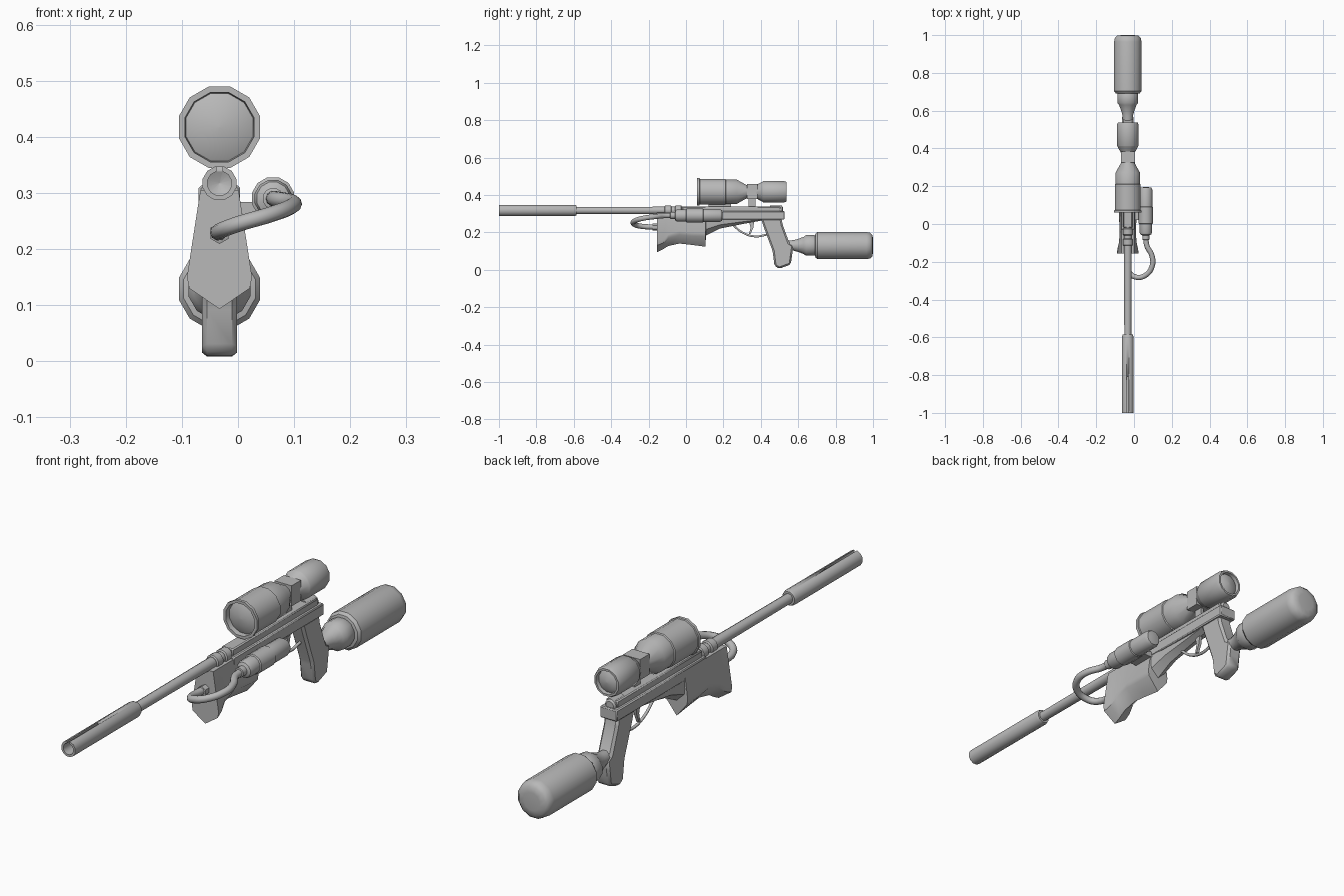
import bpy
import bmesh
from math import sin, cos, pi, radians
from mathutils import Vector

cube = bpy.data.objects.get("Cube")
if cube:
    bpy.data.objects.remove(cube, do_unlink=True)

CX = -0.033      # centre plane of the gun
BORE = 0.317     # bore height
SCOPE = 0.417    # scope axis height

grey = bpy.data.materials.new("plain_grey")
grey.use_nodes = True
COLOR = (0.48, 0.48, 0.48, 1)
grey.diffuse_color = COLOR
grey.node_tree.nodes["Principled BSDF"].inputs["Base Color"].default_value = COLOR


def finish(name, bm, bevel=0):
    bmesh.ops.remove_doubles(bm, verts=bm.verts, dist=1e-5)
    bmesh.ops.recalc_face_normals(bm, faces=bm.faces)
    if bevel:
        bmesh.ops.bevel(bm, geom=bm.edges[:], offset=bevel, segments=1, affect='EDGES')
    mesh = bpy.data.meshes.new(name)
    bm.to_mesh(mesh)
    bm.free()
    mesh.materials.append(grey)
    obj = bpy.data.objects.new(name, mesh)
    bpy.context.collection.objects.link(obj)
    bpy.ops.object.select_all(action='DESELECT')
    obj.select_set(True)
    bpy.context.view_layer.objects.active = obj
    bpy.ops.object.shade_smooth_by_angle(angle=radians(38))
    return obj


def loft(name, rings, bevel=0):
    """Skin a list of equal point rings and cap both ends."""
    bm = bmesh.new()
    rows = [[bm.verts.new(p) for p in ring] for ring in rings]
    n = len(rows[0])
    for a, b in zip(rows, rows[1:]):
        for i in range(n):
            j = (i + 1) % n
            bm.faces.new((a[i], a[j], b[j], b[i]))
    bm.faces.new(rows[0])
    bm.faces.new(rows[-1])
    return finish(name, bm, bevel)


def lathe(name, profile, z, x=CX, sides=12):
    """Turn (y, radius) pairs about an axis along y."""
    turn = [2 * pi * (i + 0.5) / sides for i in range(sides)]
    return loft(name, [[(x + r * cos(t), y, z + r * sin(t)) for t in turn]
                       for y, r in profile])


def box(name, half, y0, y1, z0, z1, x=CX, bevel=0):
    return loft(name, [[(x - half, y, z0), (x + half, y, z0),
                        (x + half, y, z1), (x - half, y, z1)] for y in (y0, y1)], bevel)


def plate(name, outline, half, bevel=0):
    """Extrude a side outline of (y, z) across the centre plane."""
    return loft(name, [[(CX + s * half, y, z) for y, z in outline] for s in (-1, 1)], bevel)


def tube(name, points, radius, sides=3):
    """Round bent tube through points."""
    curve = bpy.data.curves.new(name, 'CURVE')
    curve.dimensions = '3D'
    curve.bevel_depth = radius
    curve.bevel_resolution = sides
    curve.resolution_u = 5
    curve.use_fill_caps = True
    spline = curve.splines.new('BEZIER')
    spline.bezier_points.add(len(points) - 1)
    for bp, p in zip(spline.bezier_points, points):
        bp.co = Vector(p)
        bp.handle_left_type = bp.handle_right_type = 'AUTO'
    curve.materials.append(grey)
    obj = bpy.data.objects.new(name, curve)
    bpy.context.collection.objects.link(obj)
    return obj


# Barrel, muzzle sleeve with open bore and a slot along the top
lathe("barrel", [(-0.62, 0.019), (0.0, 0.021)], BORE)
muzzle = lathe("muzzle_sleeve", [(-0.8, 0.001), (-0.81, 0.022), (-1.0, 0.022), (-1.0, 0.031),
                                 (-0.595, 0.031), (-0.585, 0.027), (-0.585, 0.001)], BORE)
cutter = box("slot_cutter", 0.005, -1.1, -0.81, BORE, BORE + 0.1)
cutter.hide_render = True
cut = muzzle.modifiers.new("slot", 'BOOLEAN')
cut.operation = 'DIFFERENCE'
cut.object = cutter
cut.solver = 'EXACT'
bpy.context.view_layer.objects.active = muzzle
bpy.ops.object.modifier_apply(modifier="slot")
bpy.data.objects.remove(cutter, do_unlink=True)

for i, y in enumerate((-0.115, -0.06)):
    lathe(f"barrel_collar_{i}", [(y, 0.022), (y + 0.004, 0.027),
                                 (y + 0.034, 0.027), (y + 0.038, 0.022)], BORE)

# Receiver with top rail and round rear plug
box("receiver", 0.037, -0.03, 0.527, 0.268, 0.313, bevel=0.004)
box("top_rail", 0.025, -0.02, 0.505, 0.305, 0.338, bevel=0.004)
lathe("rear_plug", [(0.45, 0.023), (0.512, 0.023), (0.518, 0.016)], BORE + 0.003)

# Fore-end: y, keel height, side edge height, half width
sections = [(-0.155, 0.093, 0.13, 0.058), (-0.125, 0.108, 0.142, 0.053),
            (-0.095, 0.127, 0.168, 0.046), (-0.035, 0.14, 0.187, 0.043),
            (0.03, 0.133, 0.18, 0.046), (0.105, 0.123, 0.178, 0.048),
            (0.106, 0.183, 0.215, 0.036), (0.18, 0.22, 0.24, 0.031),
            (0.29, 0.242, 0.255, 0.029), (0.41, 0.264, 0.27, 0.028)]
loft("fore_end", [[(CX - 0.034, y, 0.305), (CX - w, y, edge + 0.02), (CX - w * 0.93, y, edge),
                   (CX, y, keel), (CX + w * 0.93, y, edge), (CX + w, y, edge + 0.02),
                   (CX + 0.034, y, 0.305)] for y, keel, edge, w in sections])

# Pistol grip
plate("grip", [(0.40, 0.275), (0.415, 0.23), (0.463, 0.10), (0.473, 0.022), (0.497, 0.005),
               (0.56, 0.028), (0.568, 0.085), (0.575, 0.13), (0.552, 0.145),
               (0.517, 0.24), (0.51, 0.275)], 0.031, bevel=0.009)

# Bottle-shaped butt stock
lathe("stock_neck", [(0.52, 0.026), (0.575, 0.029), (0.6, 0.036), (0.63, 0.048),
                     (0.642, 0.057), (0.685, 0.057), (0.7, 0.05)], 0.13)
lathe("stock_bottle", [(0.688, 0.048), (0.692, 0.066), (0.703, 0.075), (0.965, 0.075),
                       (0.985, 0.071), (0.997, 0.058), (1.0, 0.035)], 0.129)

# Trigger and guard
tube("trigger_guard", [(CX, 0.25, 0.24), (CX, 0.30, 0.2), (CX, 0.37, 0.178),
                       (CX, 0.43, 0.187)], 0.006, 1)
plate("trigger", [(0.335, 0.265), (0.365, 0.265), (0.36, 0.225), (0.345, 0.19),
                  (0.337, 0.19), (0.345, 0.225)], 0.006)

# Scope bodies with recessed domed lenses
lathe("scope_objective", [(0.066, 0.001), (0.068, 0.03), (0.078, 0.058), (0.08, 0.062),
                          (0.06, 0.064), (0.06, 0.075), (0.072, 0.075), (0.074, 0.071),
                          (0.21, 0.071), (0.213, 0.067), (0.272, 0.067), (0.325, 0.036),
                          (0.385, 0.036), (0.385, 0.001)], SCOPE)
lathe("scope_eyepiece", [(0.37, 0.001), (0.37, 0.034), (0.41, 0.056), (0.414, 0.059),
                         (0.525, 0.059), (0.538, 0.054), (0.538, 0.046), (0.524, 0.044),
                         (0.532, 0.03), (0.536, 0.001)], SCOPE)
box("scope_turret", 0.037, 0.325, 0.383, 0.378, 0.458)
box("scope_post", 0.006, 0.335, 0.372, 0.33, 0.385)
box("scope_front_foot", 0.005, 0.12, 0.24, 0.33, 0.36)

# Side gas canister, bracket, hose and its fitting
GX, GZ = 0.0625, 0.29
lathe("gas_canister", [(-0.085, 0.014), (-0.083, 0.019), (-0.06, 0.019), (-0.055, 0.03),
                       (-0.045, 0.034), (0.0, 0.034), (0.003, 0.039), (0.09, 0.039),
                       (0.093, 0.036), (0.18, 0.036), (0.192, 0.03), (0.195, 0.014)], GZ, GX)
box("canister_bracket", 0.022, 0.02, 0.11, 0.262, 0.284, x=0.018)
tube("gas_hose", [(GX, -0.07, 0.29), (0.068, -0.115, 0.289), (0.094, -0.165, 0.284),
                  (0.097, -0.22, 0.277), (0.06, -0.272, 0.262), (0.005, -0.28, 0.246),
                  (-0.028, -0.25, 0.234), (CX, -0.15, 0.228)], 0.014)
lathe("hose_fitting", [(-0.18, 0.014), (-0.178, 0.019), (-0.15, 0.019)], 0.228, sides=6)
